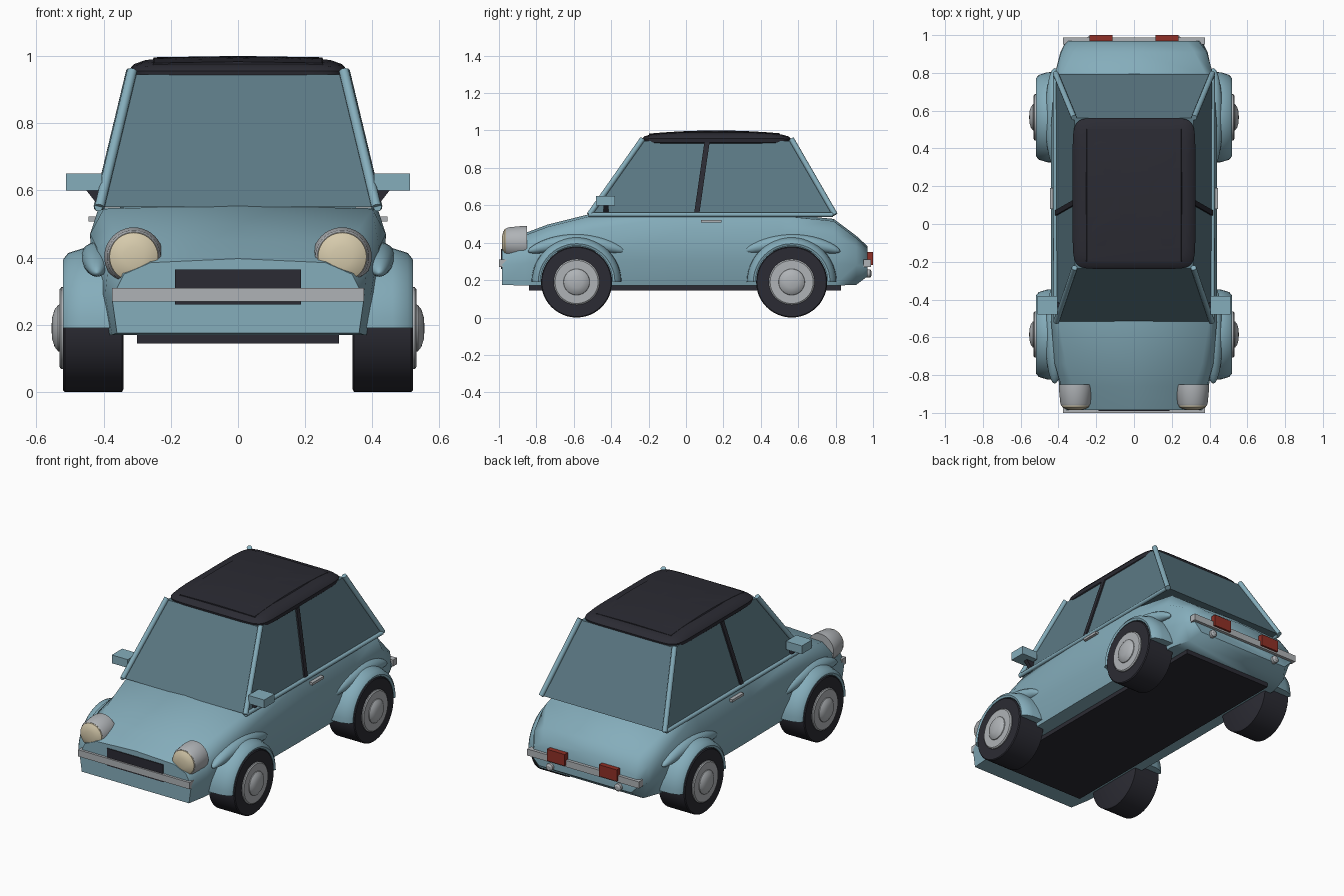
import bpy, bmesh, math
from mathutils import Vector

if "Cube" in bpy.data.objects:
    bpy.data.objects.remove(bpy.data.objects["Cube"])


def material(name, rgb):
    m = bpy.data.materials.new(name)
    m.diffuse_color = (*rgb, 1)
    m.use_nodes = True
    m.node_tree.nodes["Principled BSDF"].inputs["Base Color"].default_value = m.diffuse_color
    return m


PAINT = material("blue paint", (0.235, 0.42, 0.50))
GLASS = material("window glass", (0.105, 0.19, 0.23))
DARK = material("dark trim", (0.024, 0.024, 0.033))
SILVER = material("silver", (0.43, 0.45, 0.47))
CREAM = material("lamp cream", (0.67, 0.59, 0.41))
RED = material("lamp red", (0.28, 0.03, 0.02))


def make(name, verts, faces, mat, smooth=None):
    me = bpy.data.meshes.new(name)
    me.from_pydata([tuple(v) for v in verts], [], faces)
    bm = bmesh.new()
    bm.from_mesh(me)
    bmesh.ops.recalc_face_normals(bm, faces=bm.faces)
    bm.to_mesh(me)
    bm.free()
    me.materials.append(mat)
    ob = bpy.data.objects.new(name, me)
    bpy.context.collection.objects.link(ob)
    if smooth:
        bpy.ops.object.select_all(action='DESELECT')
        ob.select_set(True)
        bpy.context.view_layer.objects.active = ob
        bpy.ops.object.shade_smooth_by_angle(angle=math.radians(smooth))
    return ob


def box(name, x, y, z, mat):
    v = [(a, b, c) for a in x for b in y for c in z]
    f = [(0, 1, 3, 2), (4, 5, 7, 6), (0, 1, 5, 4), (2, 3, 7, 6), (0, 2, 6, 4), (1, 3, 7, 5)]
    return make(name, v, f, mat)


def loft(name, rings, mat, smooth=None, closed=False):
    """Join rings of equal length; cap both ends unless the loft closes on itself."""
    n, m = len(rings[0]), len(rings)
    verts = [p for r in rings for p in r]
    faces = [(i * n + j, i * n + (j + 1) % n, (i + 1) % m * n + (j + 1) % n, (i + 1) % m * n + j)
             for i in range(m if closed else m - 1) for j in range(n)]
    if not closed:
        faces += [tuple(range(n)), tuple(range((m - 1) * n, m * n))]
    return make(name, verts, faces, mat, smooth)


def turned(name, profile, centre, axis, mat, seg=40):
    """Profile of (offset along axis, radius) turned round the x or y axis."""
    rings = []
    for d, r in profile:
        ring = []
        for k in range(seg):
            a = 2 * math.pi * k / seg
            u, w = r * math.cos(a), r * math.sin(a)
            off = (d, u, w) if axis == 'x' else (u, d, w)
            ring.append(Vector(centre) + Vector(off))
        rings.append(ring)
    return loft(name, rings, mat, 35)


def rod(name, a, b, r, mat, seg=12):
    a, b = Vector(a), Vector(b)
    q = (b - a).to_track_quat('Z', 'Y')
    ring = [q @ Vector((r * math.cos(2 * math.pi * k / seg), r * math.sin(2 * math.pi * k / seg), 0))
            for k in range(seg)]
    return loft(name, [[a + p for p in ring], [b + p for p in ring]], mat, 40)


# Body shell: y, then floor, side, shoulder and top edge as (half width, height)
stations = [
    (-0.985, (.36, .175), (.375, .28), (.34, .35), (.26, .385)),
    (-0.86, (.375, .17), (.395, .29), (.385, .39), (.32, .44)),
    (-0.74, (.385, .17), (.41, .30), (.42, .43), (.36, .485)),
    (-0.50, (.39, .17), (.43, .30), (.44, .47), (.40, .545)),
    (0.00, (.395, .17), (.435, .30), (.44, .47), (.415, .548)),
    (0.50, (.395, .17), (.435, .30), (.44, .47), (.415, .545)),
    (0.79, (.385, .17), (.415, .29), (.42, .44), (.38, .515)),
    (0.91, (.35, .175), (.39, .28), (.385, .38), (.32, .425)),
    (0.97, (.31, .22), (.36, .27), (.34, .33), (.28, .37)),
]
rings = []
for y, *pts in stations:
    half = [(w, y, z) for w, z in pts]
    crown = [(0, y, pts[-1][1] + .012)]
    rings.append(half + crown + [(-x, b, z) for x, b, z in reversed(half)])
loft("body_shell", rings, PAINT, 50)
box("underbody", (-.30, .30), (-.84, .83), (.145, .18), DARK)

# Cabin glass
low = [(-.41, -.515, .55), (.41, -.515, .55), (.415, .795, .55), (-.415, .795, .55)]
high = [(-.312, -.235, .945), (.312, -.235, .945), (.315, .56, .945), (-.315, .56, .945)]
loft("cabin_glass", [low, high], GLASS)

# Roof: rounded rim rings with a crown that rises to the middle
rim = [(.305, .92, 0), (.322, .935, 0), (.325, .955, .2), (.31, .968, .5), (.275, .974, .85), (.20, .976, 1), (.08, .976, 1.1)]
rings = []
N = 48
for w, z, crown in rim:
    ring, ly = [], .40 - (.325 - w)
    for k in range(N):
        a = 2 * math.pi * (k + .5) / N
        c, s = math.cos(a), math.sin(a)
        x = w * math.copysign(abs(c) ** .2, c)
        t = ly * math.copysign(abs(s) ** .2, s)
        ring.append((x, .162 + t, z + crown * .022 * (1 - (t / .4) ** 2)))
    rings.append(ring)
loft("roof", rings, DARK, 40)

# Folding roof panel following the crown
rings = []
for i in range(13):
    t = -.36 + .70 * i / 12
    z = .979 + .021 * (1 - (t / .4) ** 2)
    rings.append([(-.26, .162 + t, z - .02), (.26, .162 + t, z - .02),
                  (.25, .162 + t, z - .004), (0, .162 + t, z), (-.25, .162 + t, z - .004)])
loft("roof_panel", rings, DARK, 30)

# Headlamp parts, as (offset along y, radius)
housing = [(-.85, .087), (-.87, .088), (-.95, .080), (-.962, .074)]
lens = [(-.955, .074), (-.968, .072), (-.978, .055), (-.984, .03), (-.985, .004)]

for s, side in ((-1, "left"), (1, "right")):
    # Pillars, belt rail and door post
    rod(f"front_pillar_{side}", (s * .412, -.517, .55), (s * .315, -.232, .955), .015, PAINT)
    rod(f"rear_pillar_{side}", (s * .415, .797, .55), (s * .318, .563, .955), .015, PAINT)
    rod(f"belt_rail_{side}", (s * .415, -.52, .55), (s * .417, .785, .55), .012, PAINT)
    a, b = Vector((s * .412, .058, .56)), Vector((s * .318, .112, .935))
    sect = [Vector((p * .007, q * .014, 0)) for p, q in ((-1, -1), (1, -1), (1, 1), (-1, 1))]
    loft(f"door_post_{side}", [[a + p for p in sect], [b + p for p in sect]], DARK)

    # Door mirror, its stalk, and door handle
    box(f"mirror_{side}", sorted((s * .405, s * .512)), (-.48, -.38), (.60, .65), PAINT)
    stalk = [[(s * .39, y, .565), (s * .42, y, .56), (s * .455, y, .605), (s * .39, y, .605)]
             for y in (-.44, -.415)]
    loft(f"mirror_stalk_{side}", stalk, DARK)
    box(f"door_handle_{side}", sorted((s * .42, s * .445)), (.08, .19), (.507, .522), SILVER)

    # Headlamps
    turned(f"headlamp_housing_{side}", housing, (s * .31, 0, .402), 'y', SILVER)
    turned(f"headlamp_lens_{side}", lens, (s * .31, 0, .402), 'y', CREAM)

    # Tail lamps and small round lamps below the bumper
    box(f"tail_lamp_{side}", sorted((s * .115, s * .235)), (.95, 1.0), (.28, .35), RED)
    turned(f"rear_small_lamp_{side}", [(.94, .022), (.985, .022), (.992, .012)],
           (s * .23, 0, .235), 'y', SILVER, 20)

    for end, yc in (("front", -.585), ("rear", .565)):
        c = (0, yc, .19)

        def part(label, prof, mat):
            turned(f"{end}_{label}_{side}", [(s * d, r) for d, r in prof], c, 'x', mat, 48)
        # Wheel
        part("tyre", [(.34, .18), (.345, .19), (.515, .19), (.52, .185), (.52, .12)], DARK)
        part("wheel_disc", [(.50, .122), (.526, .122), (.531, .115), (.531, .07)], SILVER)
        part("hub_cap", [(.525, .072), (.535, .069), (.546, .055), (.553, .032), (.555, .004)], SILVER)

        # Wheel arch: flared strip swept over the wheel
        prof = [(.36, .242), (.46, .238), (.505, .224), (.52, .205), (.515, .193), (.36, .193)]
        rings = []
        for k in range(25):
            t = math.pi * k / 24
            rings.append([(s * x, yc + r * math.cos(t), .19 + r * math.sin(t)) for x, r in prof])
        loft(f"{end}_arch_{side}", rings, PAINT, 40)

        # Bent teardrop bulge above the arch
        rings = []
        for k in range(21):
            u = -math.cos(math.pi * (k + .15) / 20.3)
            r = .047 * math.sqrt(max(1 - u * u, .0004))
            rings.append([(s * (.42 + 1.05 * r * math.cos(q)), yc + .26 * u,
                           .40 - .045 * u * u + r * math.sin(q))
                          for q in (2 * math.pi * j / 16 for j in range(16))])
        loft(f"{end}_bulge_{side}", rings, PAINT, 60)

# Bumpers and grille
box("front_bumper", (-.375, .375), (-1.0, -.96), (.27, .31), SILVER)
box("rear_bumper", (-.375, .375), (.95, .988), (.27, .31), SILVER)
box("grille", (-.188, .188), (-.99, -.95), (.26, .365), DARK)
